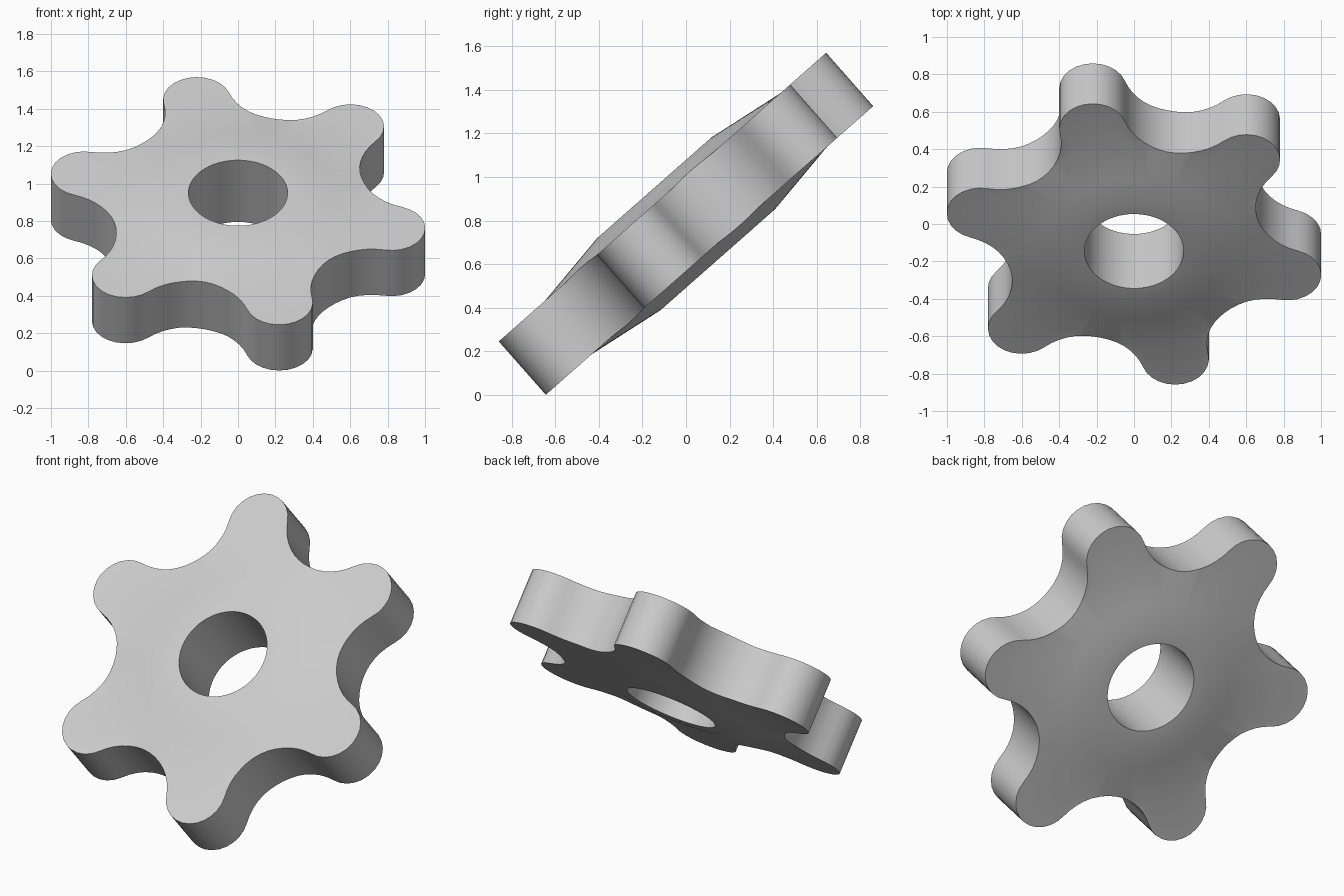
import bpy, bmesh, math
from mathutils import Matrix

if "Cube" in bpy.data.objects:
    bpy.data.objects.remove(bpy.data.objects["Cube"])

TEETH = 6
TOOTH_C, TOOTH_R = 0.85, 0.18      # tooth tip arc: centre distance, radius
VALLEY_C, VALLEY_R = 1.01, 0.325   # valley arc, tangent to the tip arc
HOLE, HUB, FLAT = 0.265, 0.35, 0.72
HUB_H, RIM_H = 0.22, 0.163         # half thickness at hub and teeth
TILT, CENTRE_Z = math.radians(41.4), 0.785


def arc(dist, direction, radius, a0, a1, n):
    cx, cy = dist * math.cos(direction), dist * math.sin(direction)
    return [(cx + radius * math.cos(a0 + (a1 - a0) * i / n),
             cy + radius * math.sin(a0 + (a1 - a0) * i / n)) for i in range(n)]


# Outline: alternating tip arcs and valley arcs
half = math.pi / TEETH
phi = math.atan2(VALLEY_C * math.sin(half), VALLEY_C * math.cos(half) - TOOTH_C)
outline = []
for k in range(TEETH):
    a = math.radians(-15) + 2 * half * k
    outline += arc(TOOTH_C, a, TOOTH_R, a - phi, a + phi, 12)
    outline += arc(VALLEY_C, a + half, VALLEY_R,
                   a + phi + math.pi, a + 2 * half + math.pi - phi, 14)


def height(r):
    t = min(max((r - HUB) / (FLAT - HUB), 0), 1)
    return HUB_H + (RIM_H - HUB_H) * t


# Closed loops: top face outward, wall, bottom face inward, bore
bm = bmesh.new()
columns = []
for x, y in outline:
    R = math.hypot(x, y)
    radii = [min(r, R) for r in (HOLE, HUB, 0.5, FLAT, R)]
    loop = [(r, height(r)) for r in radii] + [(r, -height(r)) for r in reversed(radii)]
    columns.append([bm.verts.new((x / R * r, y / R * r, h)) for r, h in loop])
for i, col in enumerate(columns):
    nxt = columns[(i + 1) % len(columns)]
    for j in range(len(col)):
        k = (j + 1) % len(col)
        bm.faces.new((col[j], col[k], nxt[k], nxt[j]))
bmesh.ops.remove_doubles(bm, verts=bm.verts, dist=0.0005)
bmesh.ops.recalc_face_normals(bm, faces=bm.faces)

# Tilt the wheel so it rests on its lowest tooth
bm.transform(Matrix.Translation((0, 0, CENTRE_Z)) @ Matrix.Rotation(TILT, 4, 'X'))
mesh = bpy.data.meshes.new("gear_wheel")
bm.to_mesh(mesh)
bm.free()
gear = bpy.data.objects.new("gear_wheel", mesh)
bpy.context.collection.objects.link(gear)
bpy.context.view_layer.objects.active = gear
gear.select_set(True)
bpy.ops.object.shade_smooth_by_angle(angle=math.radians(35))
